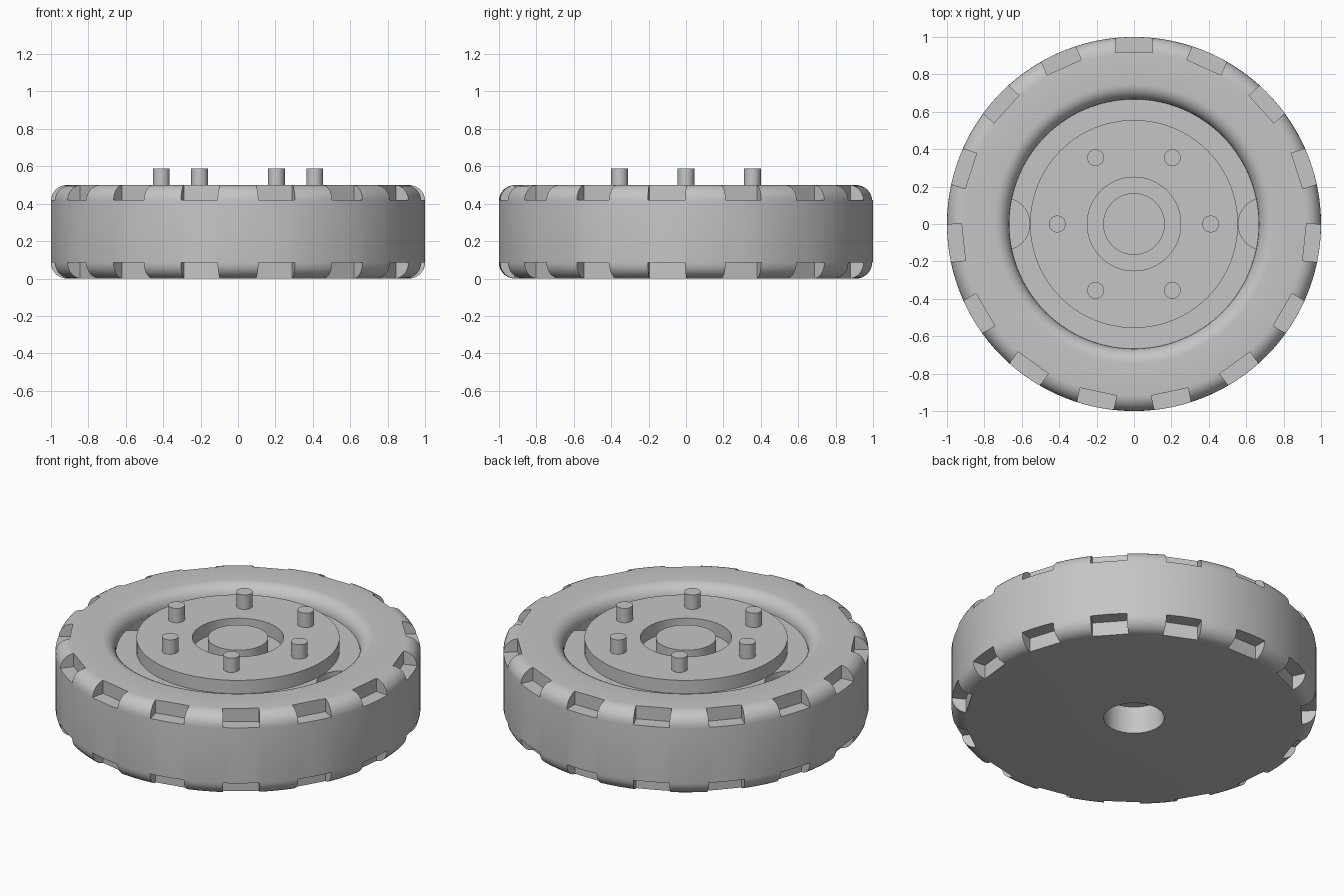
import bpy, bmesh, math
from math import sin, cos, pi, radians
from mathutils import Matrix, Vector

cube = bpy.data.objects.get("Cube")
if cube:
    bpy.data.objects.remove(cube, do_unlink=True)

grey = bpy.data.materials.new("plain_grey")
grey.use_nodes = True
COLOUR = (0.56, 0.56, 0.56, 1)
grey.diffuse_color = COLOUR
grey.node_tree.nodes["Principled BSDF"].inputs["Base Color"].default_value = COLOUR

FLOOR, TOP, DISH = 0.42, 0.5, 0.667   # dish floor, wheel top, dish radius


def finish(bm, name):
    """Turn a bmesh into a linked object with outward normals."""
    bmesh.ops.recalc_face_normals(bm, faces=bm.faces)
    mesh = bpy.data.meshes.new(name)
    bm.to_mesh(mesh)
    bm.free()
    mesh.materials.append(grey)
    obj = bpy.data.objects.new(name, mesh)
    bpy.context.collection.objects.link(obj)
    return obj


def smooth(obj):
    bpy.ops.object.select_all(action='DESELECT')
    obj.select_set(True)
    bpy.context.view_layer.objects.active = obj
    bpy.ops.object.shade_smooth_by_angle(angle=radians(30))


def lathe(name, profile, steps=120, closed=False):
    """Spin a radius/height profile around the z axis."""
    bm = bmesh.new()
    verts = [bm.verts.new((r, 0, z)) for r, z in profile]
    pairs = list(zip(verts, verts[1:])) + ([(verts[-1], verts[0])] if closed else [])
    edges = [bm.edges.new(p) for p in pairs]
    bmesh.ops.spin(bm, geom=verts + edges, axis=(0, 0, 1), cent=(0, 0, 0),
                   angle=2 * pi, steps=steps, use_duplicate=False)
    bmesh.ops.remove_doubles(bm, verts=bm.verts, dist=1e-5)
    return finish(bm, name)


def fillet(r, z, radius, start, end, n=8):
    """Quarter round as profile points, angles in degrees."""
    angles = [radians(start + (end - start) * i / n) for i in range(n + 1)]
    return [(r + radius * cos(a), z + radius * sin(a)) for a in angles]


def cylinder(name, radius, z0, z1, x=0, y=0, segments=64):
    bm = bmesh.new()
    bmesh.ops.create_cone(bm, cap_ends=True, segments=segments,
                          radius1=radius, radius2=radius, depth=z1 - z0,
                          matrix=Matrix.Translation((x, y, (z0 + z1) / 2)))
    return finish(bm, name)


def cut(obj, cutter):
    """Subtract the cutter for good and remove it."""
    mod = obj.modifiers.new("cut", 'BOOLEAN')
    mod.operation, mod.solver, mod.object = 'DIFFERENCE', 'EXACT', cutter
    graph = bpy.context.evaluated_depsgraph_get()
    mesh = bpy.data.meshes.new_from_object(obj.evaluated_get(graph))
    obj.modifiers.clear()
    obj.data = mesh
    bpy.data.objects.remove(cutter, do_unlink=True)


# Wheel body: blind bore below, rounded tread edges, dished top
ROUND = 0.085
profile = [(0, 0.165), (0.165, 0.165), (0.165, 0)]
profile += fillet(1 - ROUND, ROUND, ROUND, -90, 0)
profile += fillet(1 - ROUND, TOP - ROUND, ROUND, 0, 90)
profile += fillet(DISH + 0.08, FLOOR, 0.08, 90, 180)
profile += [(0, FLOOR)]
wheel = lathe("wheel_body", profile)

# Tread notches: fifteen around each edge
bm = bmesh.new()
for i in range(15):
    turn = Matrix.Rotation(pi / 2 + i * 2 * pi / 15, 4, 'Z')
    for z in (-0.015, TOP + 0.02):
        place = Matrix.Translation((1.017, 0, z))
        size = Matrix.Diagonal((0.2, 0.2, 0.2, 1))
        bmesh.ops.create_cube(bm, size=1, matrix=turn @ place @ size)
cut(wheel, finish(bm, "notch_cutter"))

# Two shallow round pockets in the dish floor, bounded by the dish wall
bm = bmesh.new()
limit = DISH - 0.001
for side in (0, pi):
    outline = []
    for i in range(32):
        a = 2 * pi * i / 32
        p = Vector((0.697 + 0.14 * cos(a), 0.14 * sin(a), FLOOR - 0.06))
        flat = math.hypot(p.x, p.y)
        if flat > limit:
            p.x *= limit / flat
            p.y *= limit / flat
        outline.append(bm.verts.new(Matrix.Rotation(side, 3, 'Z') @ p))
    face = bm.faces.new(outline)
    grown = bmesh.ops.extrude_face_region(bm, geom=[face], use_keep_orig=True)
    top = [g for g in grown["geom"] if isinstance(g, bmesh.types.BMVert)]
    bmesh.ops.translate(bm, verts=top, vec=(0, 0, 0.07))
cut(wheel, finish(bm, "pocket_cutter"))
smooth(wheel)

# Raised hub ring and centre boss
smooth(lathe("hub_ring", [(0.25, FLOOR), (0.556, FLOOR), (0.556, TOP), (0.25, TOP)],
             steps=96, closed=True))
smooth(cylinder("centre_boss", 0.165, FLOOR - 0.01, TOP))

# Six studs on the hub ring
for i in range(6):
    a = i * pi / 3
    smooth(cylinder(f"stud_{i + 1}", 0.045, TOP - 0.02, 0.587,
                    0.41 * cos(a), 0.41 * sin(a), segments=32))
